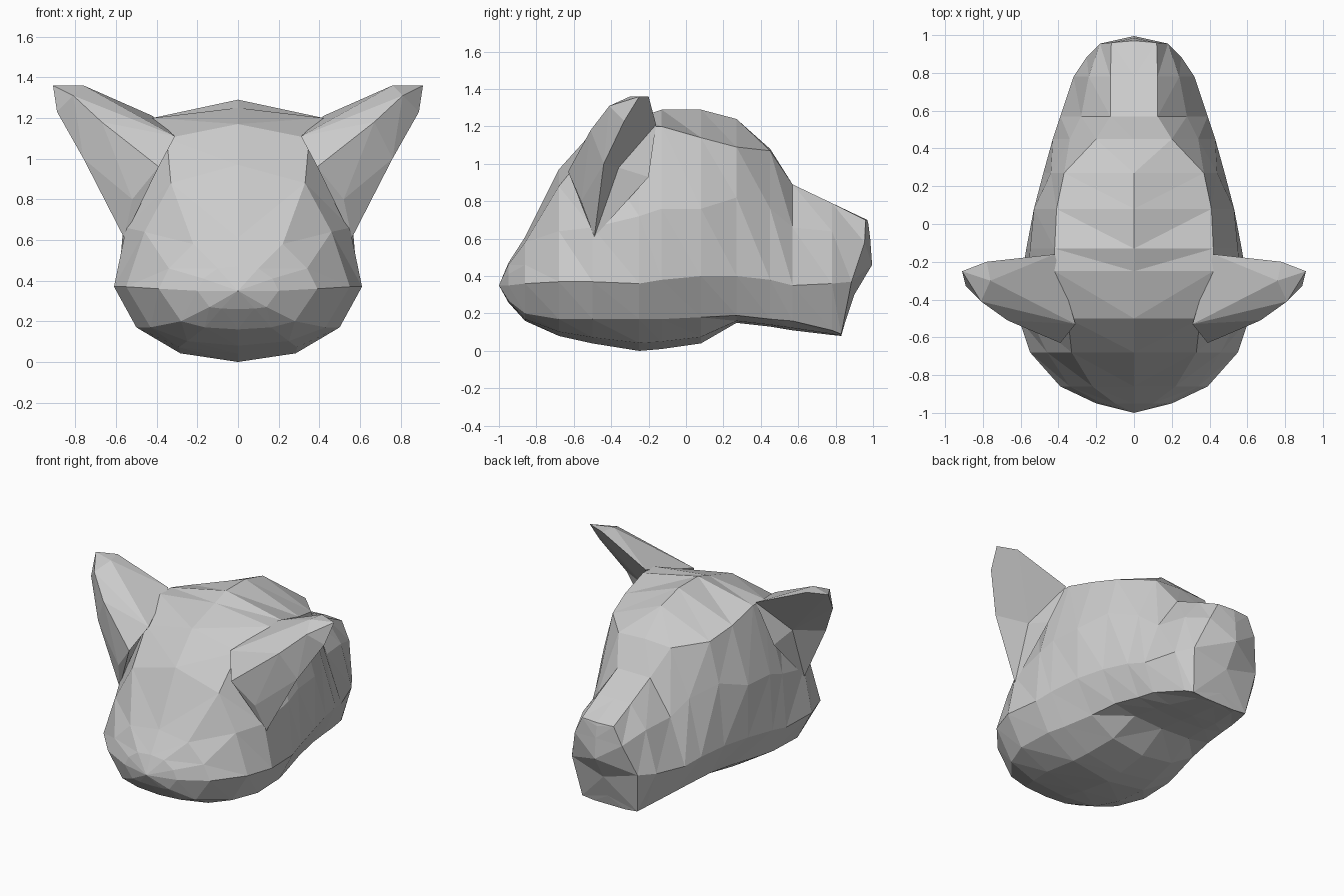
import bpy, bmesh


def make_object(name, verts, faces):
    """Build a flat-shaded mesh and mirror it across x = 0."""
    bm = bmesh.new()
    vs = [bm.verts.new(v) for v in verts]
    mv = [bm.verts.new((-v[0], v[1], v[2])) for v in verts]
    for f in faces:
        bm.faces.new([vs[i] for i in f])
        bm.faces.new([mv[i] for i in reversed(f)])
    bmesh.ops.remove_doubles(bm, verts=bm.verts, dist=0.0005)
    bmesh.ops.dissolve_degenerate(bm, edges=bm.edges, dist=0.0005)
    bmesh.ops.triangulate(bm, faces=bm.faces)
    bmesh.ops.recalc_face_normals(bm, faces=bm.faces)
    mesh = bpy.data.meshes.new(name)
    bm.to_mesh(mesh)
    bm.free()
    obj = bpy.data.objects.new(name, mesh)
    bpy.context.collection.objects.link(obj)
    return obj


# Skull sections: y, top z, (x, z) brow, (x, z) temple, (x, z) cheek, (x, z) jaw, bottom z
sections = [
    (-0.95, 0.47, (0.10, 0.46), (0.17, 0.41), (0.20, 0.35), (0.14, 0.27), 0.26),
    (-0.86, 0.61, (0.22, 0.58), (0.34, 0.46), (0.39, 0.36), (0.28, 0.20), 0.16),
    (-0.68, 0.97, (0.33, 0.88), (0.46, 0.64), (0.55, 0.37), (0.43, 0.17), 0.08),
    (-0.50, 1.17, (0.35, 1.10), (0.55, 0.66), (0.61, 0.37), (0.50, 0.17), 0.04),
    (-0.25, 1.25, (0.42, 1.20), (0.56, 0.72), (0.59, 0.36), (0.49, 0.17), 0.00),
    (-0.13, 1.29, (0.42, 1.20), (0.55, 0.76), (0.57, 0.38), (0.46, 0.17), 0.01),
    (0.08, 1.29, (0.41, 1.14), (0.53, 0.76), (0.53, 0.40), (0.41, 0.18), 0.04),
    (0.27, 1.24, (0.37, 1.09), (0.44, 0.82), (0.48, 0.40), (0.38, 0.19), 0.15),
    (0.45, 1.08, (0.20, 1.07), (0.34, 0.76), (0.43, 0.38), (0.34, 0.17), 0.13),
    (0.57, 0.89, (0.125, 0.89), (0.28, 0.66), (0.39, 0.35), (0.32, 0.16), 0.11),
    (0.78, 0.79, (0.125, 0.79), (0.24, 0.64), (0.32, 0.36), (0.24, 0.11), 0.085),
]
N = 7
rings = [[(0, -1, 0.35)] * N]
for y, top, brow, temple, cheek, jaw, bottom in sections:
    keel = (jaw[0] * 0.58, bottom + (jaw[1] - bottom) * 0.25)
    pts = [(0, top), brow, temple, cheek, jaw, keel, (0, bottom)]
    rings.append([(x, y, z) for x, z in pts])

# Slanted muzzle end and its closing centre line
rings.append([(0, .97, .70), (.12, .96, .70), (.18, .955, .58),
              (.25, .885, .37), (.21, .83, .09), (.12, .83, .08), (0, .83, .08)])
rings.append([(0, .97, .70), (0, .975, .68), (0, .985, .60),
              (0, .995, .46), (0, .90, .30), (0, .85, .15), (0, .83, .08)])

faces = []
for r in range(len(rings) - 1):
    for k in range(N - 1):
        a, b = r * N + k, (r + 1) * N + k
        faces += [(a, b, b + 1), (a, b + 1, a + 1)]

make_object("head", [p for ring in rings for p in ring], faces)

# Ears: outer rim (0-6), hollow centre (7), then the back ridge and root
ear_points = [
    (.56, -.49, .61), (.76, -.44, 1.0), (.89, -.33, 1.23), (.91, -.25, 1.36),
    (.78, -.20, 1.36), (.42, -.16, 1.21), (.53, -.20, .93), (.56, -.36, .98),
    (.39, -.63, .96), (.67, -.51, 1.18), (.31, -.53, 1.11),
    (.81, -.41, 1.31), (.76, -.30, 1.36), (.52, -.56, .80),
]
ear_faces = [(k, (k + 1) % 7, 7) for k in range(7)]
ear_faces += [(13, 0, 8), (1, 0, 13), (9, 13, 8), (1, 13, 9), (11, 1, 9),
              (2, 1, 11), (3, 2, 11), (3, 11, 12), (4, 3, 12),
              (9, 8, 10), (11, 9, 10), (12, 11, 10), (5, 12, 10), (4, 12, 5),
              (0, 6, 8), (6, 5, 10), (6, 10, 8)]
make_object("ears", ear_points, ear_faces)
